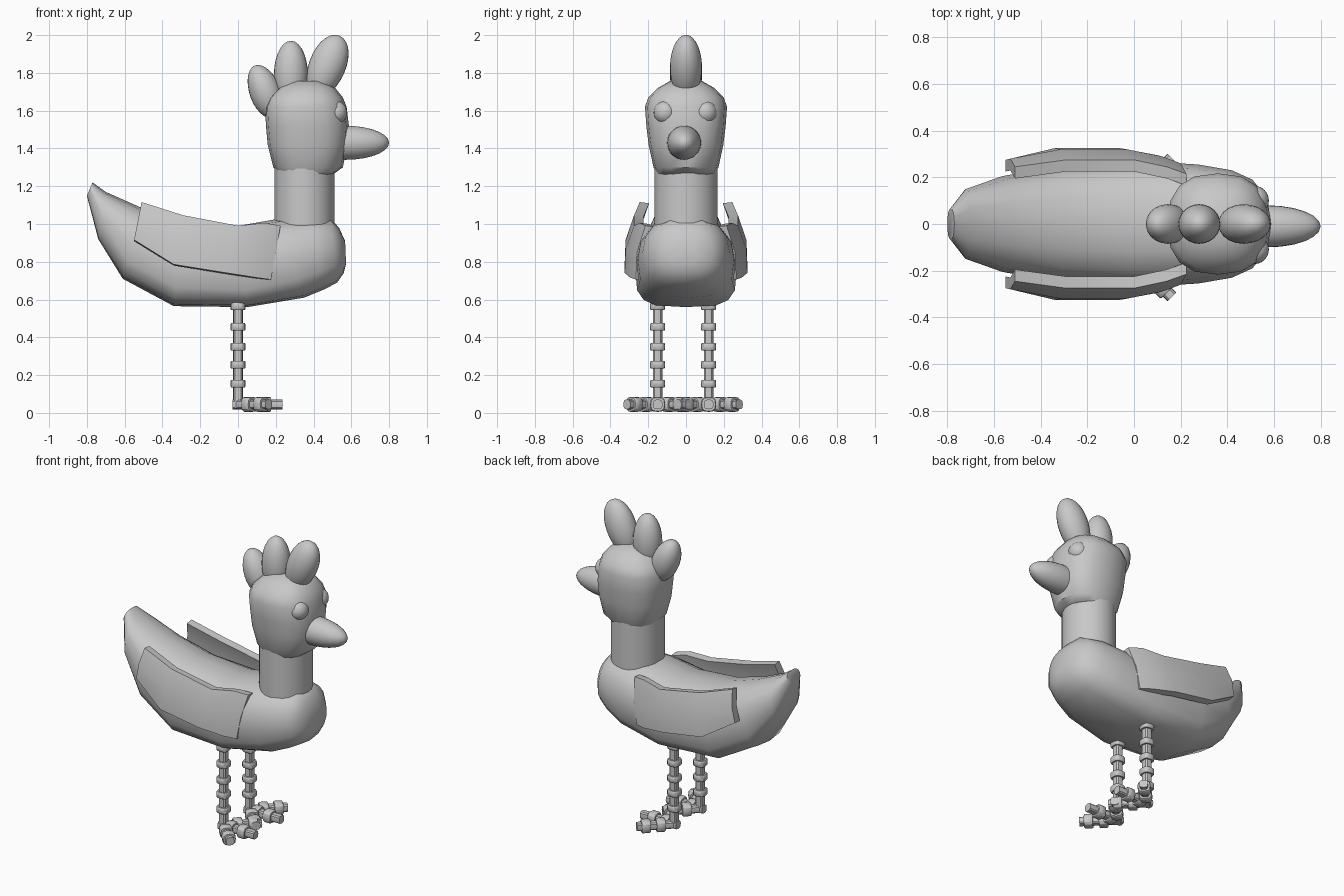
import bpy, bmesh, math
from mathutils import Vector, Matrix

if "Cube" in bpy.data.objects:
    bpy.data.objects.remove(bpy.data.objects["Cube"])

grey = bpy.data.materials.new("plain grey")
grey.diffuse_color = (0.58, 0.58, 0.58, 1)
grey.use_nodes = True
grey.node_tree.nodes["Principled BSDF"].inputs["Base Color"].default_value = grey.diffuse_color


def finish(name, bm, angle=40):
    bmesh.ops.recalc_face_normals(bm, faces=bm.faces)
    me = bpy.data.meshes.new(name)
    bm.to_mesh(me)
    bm.free()
    me.materials.append(grey)
    ob = bpy.data.objects.new(name, me)
    bpy.context.collection.objects.link(ob)
    bpy.ops.object.select_all(action='DESELECT')
    ob.select_set(True)
    bpy.context.view_layer.objects.active = ob
    bpy.ops.object.shade_smooth_by_angle(angle=math.radians(angle))
    return ob


def loft(name, rings, angle=40):
    """Skin a list of equal-length closed rings and cap both ends."""
    bm = bmesh.new()
    vs = [[bm.verts.new(p) for p in r] for r in rings]
    n = len(vs[0])
    for a, b in zip(vs, vs[1:]):
        for i in range(n):
            j = (i + 1) % n
            bm.faces.new((a[i], a[j], b[j], b[i]))
    bm.faces.new(vs[0])
    bm.faces.new(vs[-1])
    return finish(name, bm, angle)


def oval(n, power=0.85, low=None):
    """Points of a squared unit circle; low is the squaring of the lower half."""
    out = []
    for i in range(n):
        t = 2 * math.pi * i / n
        c, s = math.cos(t), math.sin(t)
        p = low if low and s < 0 else power
        out.append((math.copysign(abs(c) ** p, c), math.copysign(abs(s) ** p, s)))
    return out


def egg(name, centre, size, tilt=0, taper=0):
    """Ellipsoid, optionally narrower towards its top."""
    bm = bmesh.new()
    bmesh.ops.create_uvsphere(bm, u_segments=24, v_segments=14, radius=1)
    for v in bm.verts:
        v.co.x *= 1 - taper * v.co.z
    m = Matrix.Translation(centre) @ Matrix.Rotation(tilt, 4, 'Y') @ Matrix.Diagonal((*size, 1))
    bm.transform(m)
    return finish(name, bm)


# body: slices given as top x, z, bottom x, z, half width, lower squareness
slices = [(-.77, 1.22, -.80, 1.15, .065, .85), (-.70, 1.17, -.74, .92, .15, .8),
          (-.52, 1.09, -.61, .71, .205, .7), (-.30, 1.02, -.34, .565, .25, .6),
          (0, .99, .05, .56, .27, .55), (.20, 1.025, .35, .61, .255, .65),
          (.38, 1.04, .46, .655, .23, .75), (.49, 1.03, .525, .69, .19, .8),
          (.535, .98, .56, .74, .14, .85), (.567, .91, .572, .79, .07, .85)]
body_rings = []
for tx, tz, bx, bz, w, low in slices:
    mid = Vector(((tx + bx) / 2, 0, (tz + bz) / 2))
    up = Vector(((tx - bx) / 2, 0, (tz - bz) / 2))
    body_rings.append([mid + up * s + Vector((0, w * c, 0)) for c, s in oval(16, .85, low)])
loft("body", body_rings, 50)

# neck
loft("neck", [[(.352 + .16 * c, .167 * s, z) for c, s in oval(24, 1)]
              for z in (.95, 1.12, 1.34)])

# head: layers given as z, back x, front x, half width
layers = [(1.26, .22, .50, .15), (1.30, .187, .555, .172), (1.42, .157, .58, .198),
          (1.52, .148, .587, .21), (1.62, .143, .575, .217), (1.67, .165, .555, .20),
          (1.72, .215, .515, .15), (1.757, .275, .445, .085)]
loft("head", [[((a + b) / 2 + (b - a) / 2 * c, w * s, z) for c, s in oval(16, .8)]
              for z, a, b, w in layers])

# comb
egg("comb_back", (.145, 0, 1.70), (.084, .085, .15), math.radians(-22), .05)
egg("comb_middle", (.28, 0, 1.79), (.09, .085, .18))
egg("comb_front", (.47, 0, 1.83), (.097, .085, .18), math.radians(22), -.08)

# beak and eyes
egg("beak", (.57, -.01, 1.43), (.23, .09, .09))
for y in (-.106, .098):
    egg("eye", (.518, y * 1.03, 1.59), (.06, .062, .062))

# wings: stations given as top x, y, z and bottom x, y, z of the inner face
stations = [((-.51, .195, 1.11), (-.55, .225, .91)), ((-.29, .225, 1.04), (-.34, .275, .78)),
            ((0, .225, .985), (-.06, .275, .735)), ((.14, .195, 1.0), (.10, .245, .71)),
            ((.225, .165, .985), (.175, .215, .70))]
for side in (-1, 1):
    rings = []
    for top, bot in stations:
        t, b = Vector(top), Vector(bot)
        m = (t + b) / 2 + Vector((0, .02, 0))
        out = Vector((0, .05, .006))
        ring = [t, m, b, b + out, m + out, t + out]
        rings.append([(p.x, side * p.y, p.z) for p in ring])
    loft("wing", rings, 30)


# segmented rods for legs and toes: plain rod with thicker knuckles
def rod(name, start, direction, length, knuckles, half=.02, sides=12):
    prof = [(0, .026)]
    for k in knuckles:
        prof += [(k - half, .026), (k - half, .036), (k - half + .006, .04),
                 (k + half - .006, .04), (k + half, .036), (k + half, .026)]
    prof.append((length, .026))
    d = Vector(direction).normalized()
    q = d.to_track_quat('Z', 'Y')
    loft(name, [[Vector(start) + q @ Vector((r * c, r * s, h)) for c, s in oval(sides, .7)]
                for h, r in prof], 35)


for y in (-.15, .12):
    rod("leg", (0, y, .025), (0, 0, 1), .565, [.13, .23, .325, .43, .54])
    for deg in (-45, 0, 45):
        a = math.radians(deg)
        rod("toe", (-.028 if deg == 0 else 0, y, .045), (math.cos(a), math.sin(a), 0),
            .263 if deg == 0 else .23, [.085, .175], .027)
